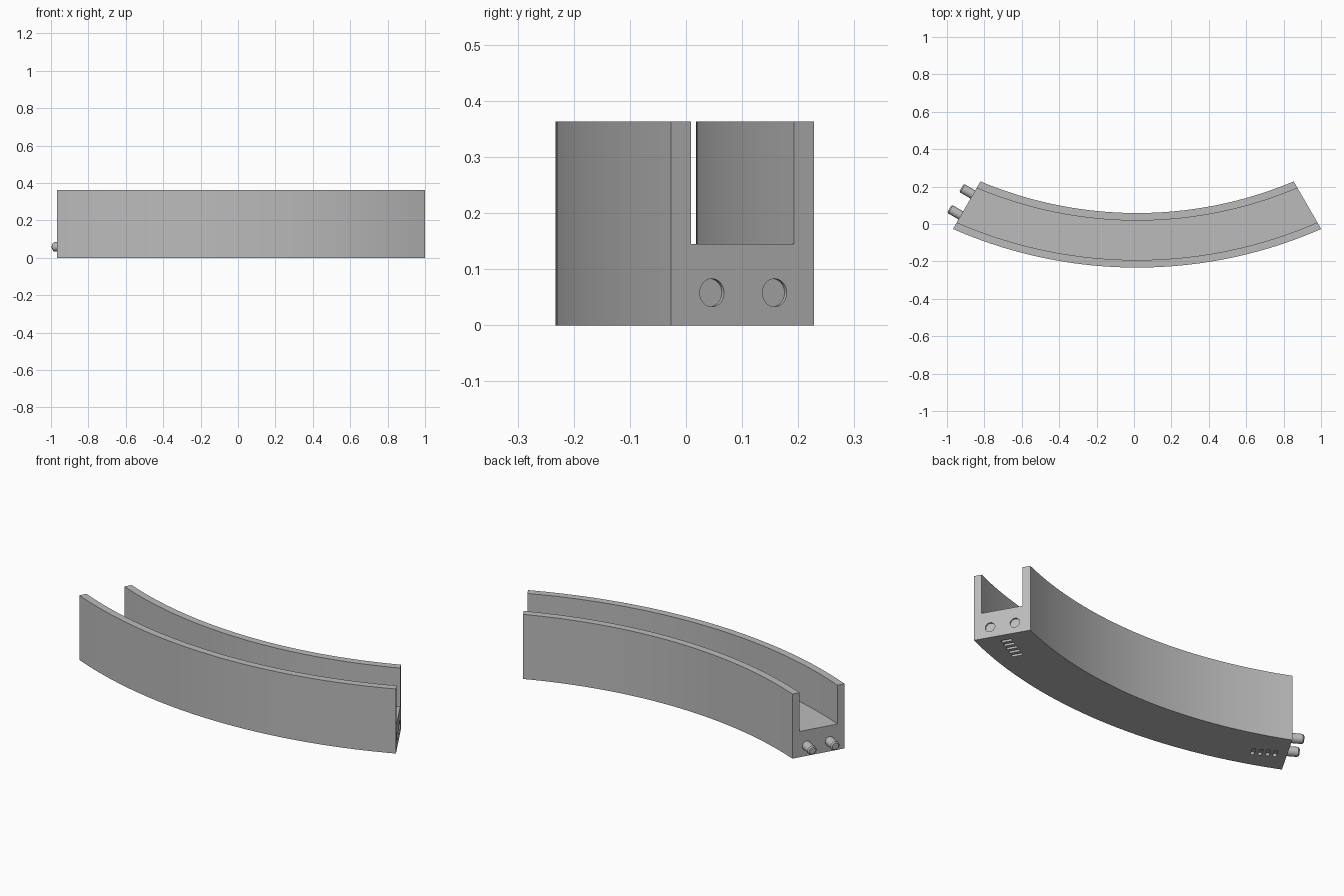
import bpy
import bmesh
from math import sin, cos, sqrt, atan2, radians
from mathutils import Vector, Matrix

cube = bpy.data.objects.get("Cube")
if cube:
    bpy.data.objects.remove(cube, do_unlink=True)

# Overall dimensions
CX = 0.0165                      # arc centre line
R_OUT, WIDTH, WALL = 2.451, 0.2917, 0.0405
CY = R_OUT - 0.233               # arc centre in y
HEIGHT, FLOOR = 0.363, 0.145
END_X, END_Y = 0.910, 0.102      # middle of each end face
TILT = radians(30)
SEGMENTS = 48
PEG_Z, PEG_R, PEG_GAP, PEG_LEN = 0.058, 0.025, 0.0645, 0.071

grey = bpy.data.materials.new("plain grey")
grey.use_nodes = True
grey.diffuse_color = (0.5, 0.5, 0.5, 1)
grey.node_tree.nodes["Principled BSDF"].inputs["Base Color"].default_value = (0.5, 0.5, 0.5, 1)


def make_object(name, bm):
    bmesh.ops.recalc_face_normals(bm, faces=bm.faces[:])
    mesh = bpy.data.meshes.new(name)
    bm.to_mesh(mesh)
    bm.free()
    mesh.materials.append(grey)
    obj = bpy.data.objects.new(name, mesh)
    bpy.context.collection.objects.link(obj)
    return obj


def smooth(obj):
    bpy.ops.object.select_all(action='DESELECT')
    obj.select_set(True)
    bpy.context.view_layer.objects.active = obj
    bpy.ops.object.shade_smooth_by_angle(angle=radians(30))


def end_frame(side):
    """Frame of an end face: x across the face, y up, z outward."""
    out = Vector((side * cos(TILT), sin(TILT), 0))
    up = Vector((0, 0, 1))
    across = up.cross(out)
    m = Matrix((across, up, out)).transposed().to_4x4()
    m.translation = (CX + side * END_X, END_Y, 0)
    return m


def end_angle(r):
    """Angle at which an arc of radius r meets the slanted end plane."""
    q = Vector((END_X, END_Y - CY))
    d = Vector((-sin(TILT), cos(TILT)))
    b = q.dot(d)
    p = q + d * (-b - sqrt(b * b - q.length_squared + r * r))
    return atan2(p.x, -p.y)


# Curved channel: U profile swept along the arc
r_in = R_OUT - WIDTH
profile = [(R_OUT, 0), (R_OUT, HEIGHT), (R_OUT - WALL, HEIGHT), (R_OUT - WALL, FLOOR),
           (r_in + WALL, FLOOR), (r_in + WALL, HEIGHT), (r_in, HEIGHT), (r_in, 0)]
bm = bmesh.new()
rings = []
for i in range(SEGMENTS + 1):
    ring = []
    for r, z in profile:
        a = end_angle(r) * (2 * i / SEGMENTS - 1)
        ring.append(bm.verts.new((CX + r * sin(a), CY - r * cos(a), z)))
    rings.append(ring)
n = len(profile)
for a, b in zip(rings, rings[1:]):
    for k in range(n):
        bm.faces.new((a[k], a[(k + 1) % n], b[(k + 1) % n], b[k]))
bm.faces.new(rings[0])
bm.faces.new(rings[-1])
channel = make_object("curved_channel", bm)

# Cutter: shallow sockets in the left end, rows of slots underneath both ends
bm = bmesh.new()
for s in (-1, 1):
    place = end_frame(1) @ Matrix.Translation((s * PEG_GAP, PEG_Z, 0))
    bmesh.ops.create_cone(bm, cap_ends=True, segments=32, radius1=PEG_R, radius2=PEG_R,
                          depth=0.016, matrix=place)
for side, count in ((1, 5), (-1, 4)):
    for k in range(count):
        place = end_frame(side) @ Matrix.Translation((0, 0, -0.058 - 0.037 * k))
        bmesh.ops.create_cube(bm, size=1, matrix=place @ Matrix.Diagonal((0.055, 0.03, 0.018, 1)))
cutter = make_object("recess_cutter", bm)
cutter.hide_render = True

cut = channel.modifiers.new("recesses", 'BOOLEAN')
cut.operation = 'DIFFERENCE'
cut.solver = 'EXACT'
cut.object = cutter
bpy.context.view_layer.objects.active = channel
bpy.ops.object.modifier_apply(modifier=cut.name)
bpy.data.objects.remove(cutter, do_unlink=True)
smooth(channel)

# Connecting pegs on the right end, with chamfered tips
for s, name in ((-1, "back_peg"), (1, "front_peg")):
    bm = bmesh.new()
    bmesh.ops.create_cone(bm, cap_ends=True, segments=32, radius1=PEG_R, radius2=PEG_R,
                          depth=PEG_LEN, matrix=Matrix.Translation((0, 0, PEG_LEN / 2)))
    tip = [e for e in bm.edges if all(v.co.z > PEG_LEN * 0.9 for v in e.verts)]
    bmesh.ops.bevel(bm, geom=tip, offset=0.007, segments=1, affect='EDGES')
    bm.transform(end_frame(-1) @ Matrix.Translation((s * PEG_GAP, PEG_Z, 0)))
    smooth(make_object(name, bm))
